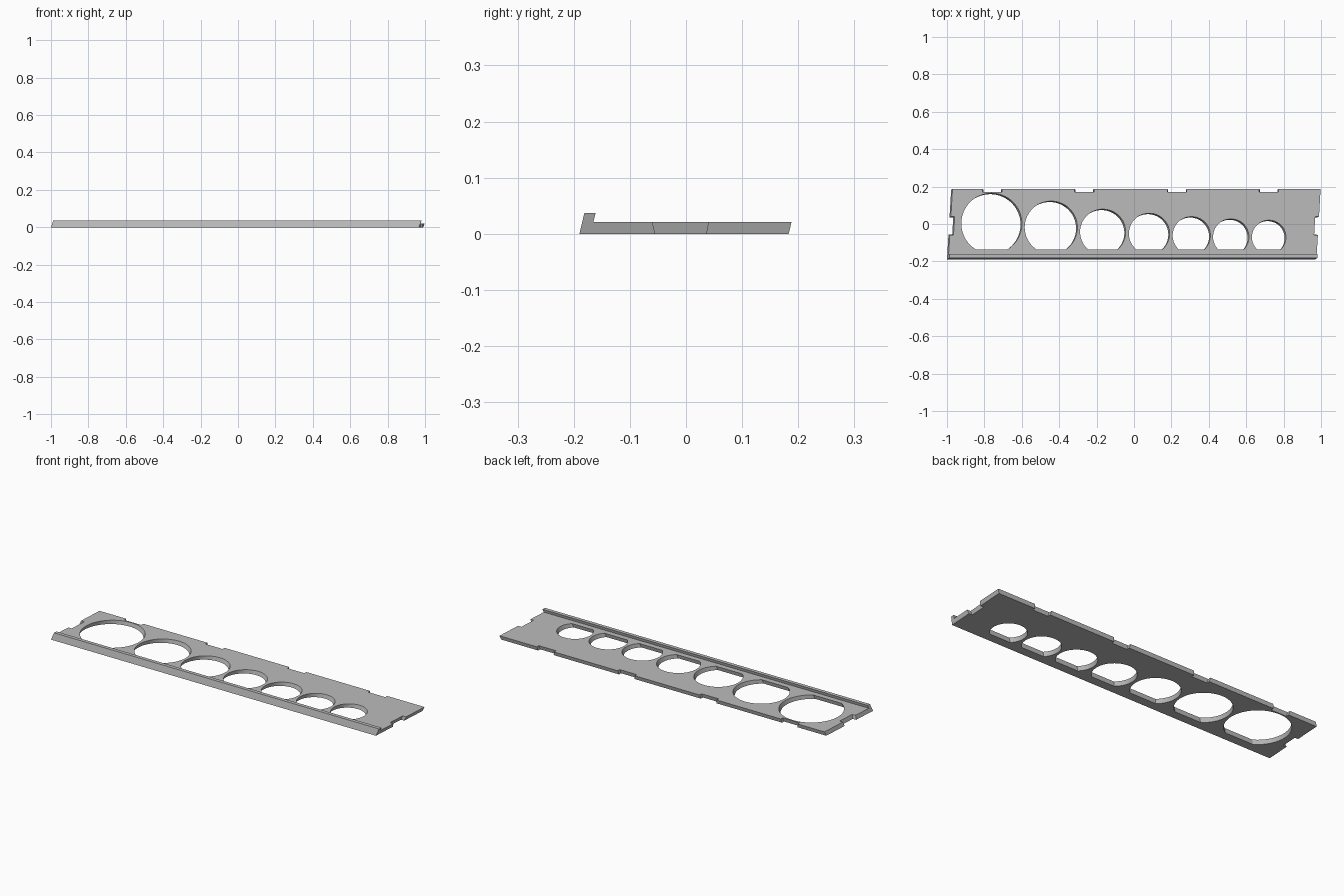
import bpy, bmesh, math

if "Cube" in bpy.data.objects:
    bpy.data.objects.remove(bpy.data.objects["Cube"])

T, H = 0.021, 0.037           # plate thickness, rail height
SX, SY, SKEW = 0.35, 0.24, 0.06   # lean in x and y per height, end slant
Y0, Y1 = -0.19, 0.183

grey = bpy.data.materials.new("plain grey")
grey.diffuse_color = (0.5, 0.5, 0.5, 1)
grey.use_nodes = True
grey.node_tree.nodes["Principled BSDF"].inputs["Base Color"].default_value = grey.diffuse_color


def end_x(side, y):
    return (-1.0 if side < 0 else 0.968) + SKEW * (y - Y0)


def finish(bm, name):
    bmesh.ops.recalc_face_normals(bm, faces=bm.faces)
    me = bpy.data.meshes.new(name)
    bm.to_mesh(me)
    bm.free()
    ob = bpy.data.objects.new(name, me)
    bpy.context.collection.objects.link(ob)
    me.materials.append(grey)
    return ob


# Outer outline with notches that widen upward
def outline(z):
    dx, dy = SX * z, SY * z
    g = 0.005 * z / T          # notch widening
    lo, hi = -0.055 - g, 0.036 + g * 0.8
    pts = [(end_x(-1, Y0) + dx, Y0 + dy), (end_x(1, Y0) + dx, Y0 + dy)]
    ends = [(0, lo), (0.02, lo), (0.02, hi), (0, hi)]
    pts += [(end_x(1, y) + dx - d, y) for d, y in ends]
    pts.append((end_x(1, Y1) + dx, Y1 + dy))
    for c in (0.72, 0.23, -0.265, -0.757):
        w = 0.047 + g
        for x, d in ((w, 0), (w, 0.017), (-w, 0.017), (-w, 0)):
            pts.append((c + x, Y1 + dy - d))
    pts.append((end_x(-1, Y1) + dx, Y1 + dy))
    pts += [(end_x(-1, y) + dx + d, y) for d, y in reversed(ends)]
    return pts


# Round opening cut flat towards the rail
def hole(cx, cy, r, z, n=64):
    flat = -0.138
    a = math.asin((flat - cy) / r)
    sweep = math.pi - 2 * a
    return [(cx + r * math.cos(a + sweep * i / n) + SX * (z - T / 2),
             cy + r * math.sin(a + sweep * i / n) + SY * (z - T / 2))
            for i in range(n + 1)]


HOLES = [(-0.765, 0.0, 0.162), (-0.447, -0.021, 0.141), (-0.17, -0.045, 0.122),
         (0.078, -0.054, 0.109), (0.304, -0.064, 0.101), (0.515, -0.071, 0.096),
         (0.718, -0.073, 0.091)]

# Plate: top and bottom loops, filled and joined by walls
bm = bmesh.new()
levels = []
for z in (0.0, T):
    rings, edges = [], []
    for pts in [outline(z)] + [hole(*h, z) for h in HOLES]:
        vs = [bm.verts.new((x, y, z)) for x, y in pts]
        edges += [bm.edges.new((vs[i - 1], vs[i])) for i in range(len(vs))]
        rings.append(vs)
    bmesh.ops.triangle_fill(bm, use_beauty=True, edges=edges,
                            normal=(0, 0, 1))
    levels.append(rings)
for a, b in zip(*levels):
    for i in range(len(a)):
        bm.faces.new((a[i - 1], a[i], b[i], b[i - 1]))
plate = finish(bm, "gauge_plate")
bpy.context.view_layer.objects.active = plate
plate.select_set(True)
bpy.ops.object.shade_smooth_by_angle(angle=math.radians(30))

# Raised rail along the front edge
bm = bmesh.new()
rail = []
for side in (-1, 1):
    sec = []
    for y, z in ((Y0, T), (Y0 + 0.02, T), (Y0 + 0.02, H), (Y0, H)):
        sec.append(bm.verts.new((end_x(side, y) + SX * z, y + SY * z, z)))
    bm.faces.new(sec)
    rail.append(sec)
for i in range(4):
    bm.faces.new((rail[0][i - 1], rail[0][i], rail[1][i], rail[1][i - 1]))
finish(bm, "front_rail")
